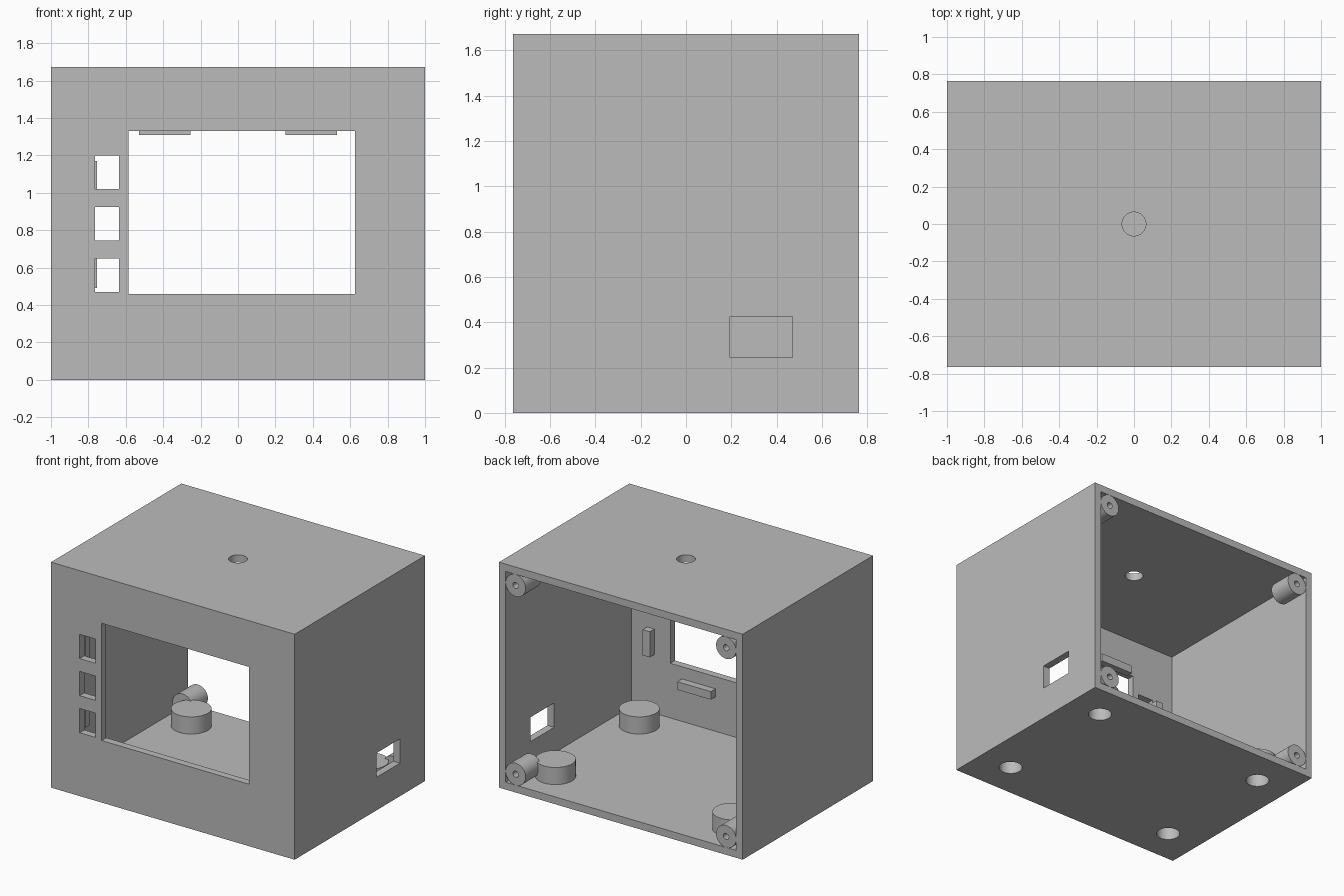
import bpy
import math

if "Cube" in bpy.data.objects:
    bpy.data.objects.remove(bpy.data.objects["Cube"], do_unlink=True)

MM = 1 / 55                      # design unit: one millimetre
W, D, H = 2.0, 84 * MM, 92 * MM  # outer size
WALL = 3 * MM
FRONT = -D / 2 + WALL            # inner face of the front wall

grey = bpy.data.materials.new("plain grey")
grey.use_nodes = True
grey.diffuse_color = (0.5, 0.5, 0.5, 1)
grey.node_tree.nodes["Principled BSDF"].inputs["Base Color"].default_value = grey.diffuse_color


def finish(name):
    ob = bpy.context.object
    ob.name = name
    ob.data.materials.append(grey)
    return ob


def box(name, x, y, z):
    """Box from three (low, high) ranges."""
    bpy.ops.mesh.primitive_cube_add(size=1, location=[sum(r) / 2 for r in (x, y, z)])
    bpy.context.object.scale = [r[1] - r[0] for r in (x, y, z)]
    bpy.ops.object.transform_apply(location=True, rotation=False, scale=True)
    return finish(name)


def cylinder(name, radius, length, centre, along_y=False):
    turn = (math.pi / 2, 0, 0) if along_y else (0, 0, 0)
    bpy.ops.mesh.primitive_cylinder_add(vertices=48, radius=radius, depth=length,
                                        location=centre, rotation=turn)
    bpy.ops.object.transform_apply(location=True, rotation=True, scale=True)
    return finish(name)


def cut(target, cutter):
    """Subtract the cutter and remove it."""
    mod = target.modifiers.new("cut", 'BOOLEAN')
    mod.operation = 'DIFFERENCE'
    mod.solver = 'EXACT'
    mod.object = cutter
    bpy.ops.object.select_all(action='DESELECT')
    target.select_set(True)
    bpy.context.view_layer.objects.active = target
    bpy.ops.object.modifier_apply(modifier=mod.name)
    bpy.data.objects.remove(cutter, do_unlink=True)


def smooth(ob):
    bpy.ops.object.select_all(action='DESELECT')
    ob.select_set(True)
    bpy.context.view_layer.objects.active = ob
    bpy.ops.object.shade_smooth_by_angle(angle=math.radians(30))


# Case shell, open at the back
case = box("case", (-W / 2, W / 2), (-D / 2, D / 2), (0, H))
cut(case, box("cavity", (-W / 2 + WALL, W / 2 - WALL), (FRONT, D), (WALL, H - WALL)))

# Screen window and three button openings in the front
through = (-D / 2 - 0.1, FRONT + 0.05)
cut(case, box("window_cutter", (-0.585, 0.625), through, (0.46, 1.33)))
for low in (0.47, 0.745, 1.02):
    cut(case, box("button_cutter", (-0.765, -0.635), through, (low, low + 0.18)))

# Side port and top cable hole
cut(case, box("port_cutter", (0.9, 1.1), (0.195, 0.47), (0.245, 0.425)))
cut(case, cylinder("cable_cutter", 3.5 * MM, 0.3, (0, 0, H)))

# Foot sockets: blind holes under raised bosses, and screw posts in the back corners
for sx, side in ((-1, "right"), (1, "left")):
    for sy, end in ((-1, "front"), (1, "back")):
        x, y = sx * 40 * MM, sy * 27 * MM
        boss = cylinder(f"{side}_{end}_foot_boss", 7.5 * MM, 7 * MM, (x, y, 6.5 * MM))
        for part in (case, boss):
            cut(part, cylinder("socket_cutter", 4.5 * MM, 14 * MM, (x, y, 0)))
        smooth(boss)
    for z, level in ((7.5 * MM, "lower"), (H - 7.5 * MM, "upper")):
        x = sx * 47.5 * MM
        post = cylinder(f"{side}_{level}_screw_post", 4.5 * MM, 10 * MM,
                        (x, D / 2 - 5 * MM, z), True)
        cut(post, cylinder("screw_cutter", 1.25 * MM, 16 * MM, (x, D / 2, z), True))
        smooth(post)
smooth(case)

# Locating blocks around the screen, on the inside of the front wall
depth = (FRONT, FRONT + WALL)
for sx, side in ((-1, "right"), (1, "left")):
    across = sorted((sx * 0.255, sx * 0.53))
    for low, level in ((0.31, "lower"), (1.31, "upper")):
        box(f"{side}_{level}_screen_block", across, depth, (low, low + 0.06))
    upright = sorted((sx * 0.755, sx * 0.815))
    for low, level in ((0.49, "lower"), (0.98, "upper")):
        box(f"{side}_{level}_side_block", upright, depth, (low, low + 0.19))
